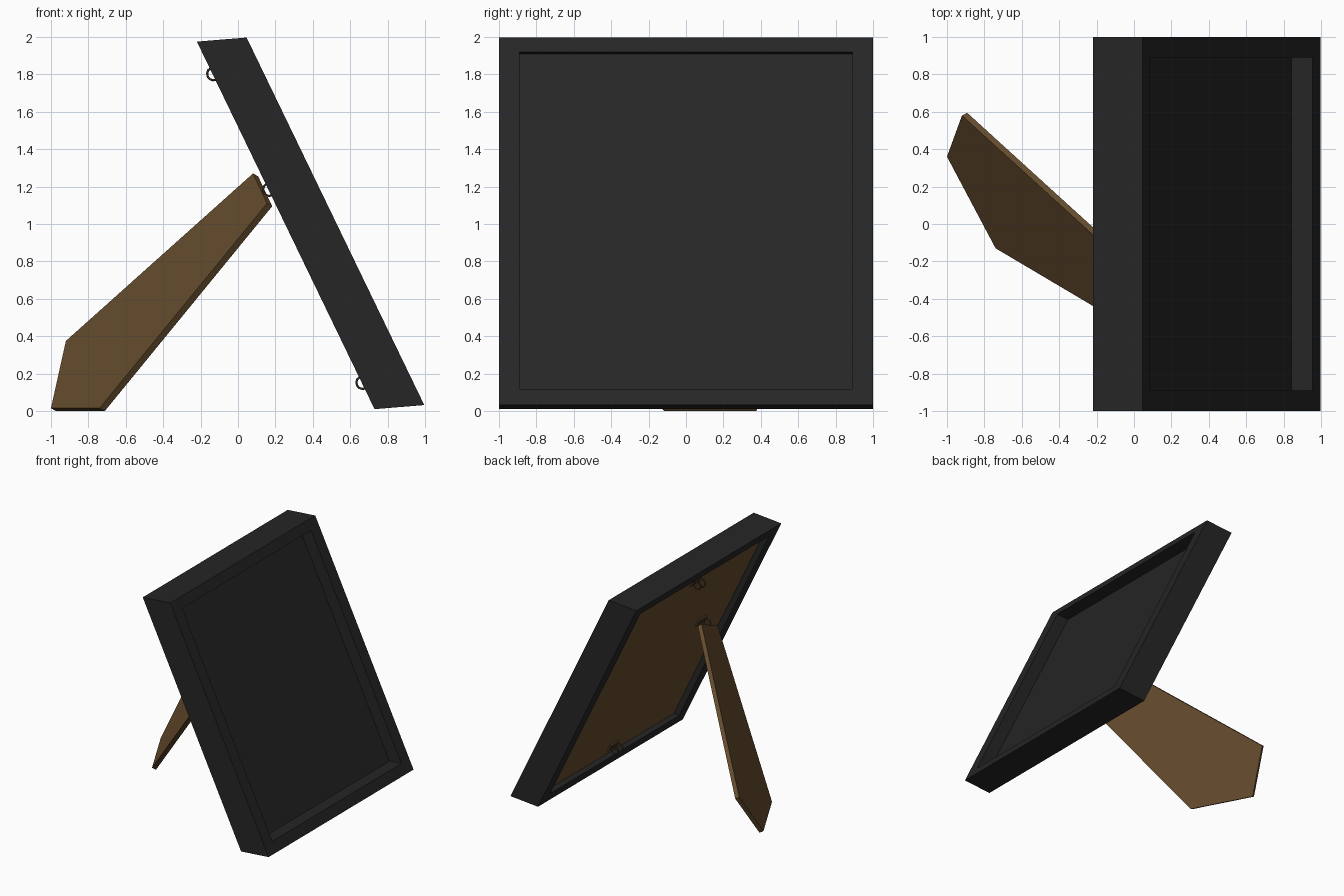
import bpy, bmesh, math
from mathutils import Vector, Matrix

if "Cube" in bpy.data.objects:
    bpy.data.objects.remove(bpy.data.objects["Cube"])

def material(name, rgb):
    m = bpy.data.materials.new(name)
    m.diffuse_color = (*rgb, 1)
    m.use_nodes = True
    m.node_tree.nodes["Principled BSDF"].inputs["Base Color"].default_value = m.diffuse_color
    return m

BLACK = material("matte_black", (0.019, 0.019, 0.019))
BROWN = material("brown_board", (0.135, 0.075, 0.028))
METAL = material("aged_metal", (0.075, 0.05, 0.025))

def P(s, t, y):
    """Leaning frame coordinates: s up the frame, t from back to front."""
    return Vector((0.73 - 0.95 * s + 0.266 * t, y, 0.01 + 1.965 * s + 0.022 * t))

def finish(name, bm, mat):
    bmesh.ops.recalc_face_normals(bm, faces=bm.faces)
    me = bpy.data.meshes.new(name)
    bm.to_mesh(me)
    bm.free()
    me.materials.append(mat)
    ob = bpy.data.objects.new(name, me)
    bpy.context.collection.objects.link(ob)
    return ob

def prism(name, pts, offset, mat):
    """Extrude a flat outline by an offset vector."""
    bm = bmesh.new()
    face = bm.faces.new([bm.verts.new(p) for p in pts])
    res = bmesh.ops.extrude_face_region(bm, geom=[face], use_keep_orig=True)
    verts = [g for g in res["geom"] if isinstance(g, bmesh.types.BMVert)]
    bmesh.ops.translate(bm, verts=verts, vec=offset)
    return finish(name, bm, mat)

# Mitred rails of the surround
S0, S1, Y = 0.043, 0.96, 0.89
outer = [(0, -1), (0, 1), (1, 1), (1, -1)]
inner = [(S0, -Y), (S0, Y), (S1, Y), (S1, -Y)]
depth = P(0, 1, 0) - P(0, 0, 0)
for i, name in enumerate(["bottom_rail", "back_side_rail", "top_rail", "front_side_rail"]):
    j = (i + 1) % 4
    prism(name, [P(s, 0, y) for s, y in (outer[i], outer[j], inner[j], inner[i])], depth, BLACK)

# Picture panel and backing board, set inside the rails
def panel(name, t0, t1, mat):
    prism(name, [P(s, t0, y) for s, y in inner], depth * (t1 - t0), mat)

panel("picture_panel", 0.45, 0.57, BLACK)
panel("backing_board", 0.2, 0.45, BROWN)

# Folding leg, swung out at an angle
leg = [Vector(p) for p in ((-0.92, 0.58, 0.375), (-1.0, 0.36, 0.015), (-0.74, -0.13, 0.015),
                           (0.155, -0.66, 1.11), (0.08, -0.33, 1.27))]
normal = (leg[1] - leg[0]).cross(leg[2] - leg[1]).normalized()
prism("support_leg", leg, normal * -0.035, BROWN)

# Metal fittings: a base plate with a pair of standing rings
UP = Vector((-0.435, 0, 0.9))
OUT = Vector((-0.9, 0, -0.435))
SIDE = Vector((0, 1, 0))

def fitting(name, s, y):
    base = P(s, 0.2, y)
    corners = [base + UP * a * 0.03 + SIDE * b * 0.06
               for a, b in ((-1, -1), (-1, 1), (1, 1), (1, -1))]
    prism(name + "_plate", corners, OUT * 0.012, METAL)
    for k, dy in enumerate((-0.03, 0.03)):
        centre = base + OUT * 0.045 + SIDE * dy
        bm = bmesh.new()
        n, m, big, small = 12, 6, 0.034, 0.006
        rings = []
        for i in range(n):
            a = 2 * math.pi * i / n
            radial = UP * math.cos(a) + OUT * math.sin(a)
            rings.append([bm.verts.new(centre + radial * (big + small * math.cos(2 * math.pi * q / m))
                                       + SIDE * small * math.sin(2 * math.pi * q / m))
                          for q in range(m)])
        for i in range(n):
            r0, r1 = rings[i], rings[(i + 1) % n]
            for q in range(m):
                bm.faces.new((r0[q], r1[q], r1[(q + 1) % m], r0[(q + 1) % m]))
        finish(f"{name}_ring_{k + 1}", bm, METAL)

fitting("upper_hanger", 0.92, 0)
fitting("lower_hanger", 0.08, 0)
fitting("leg_hinge", 0.605, -0.5)
